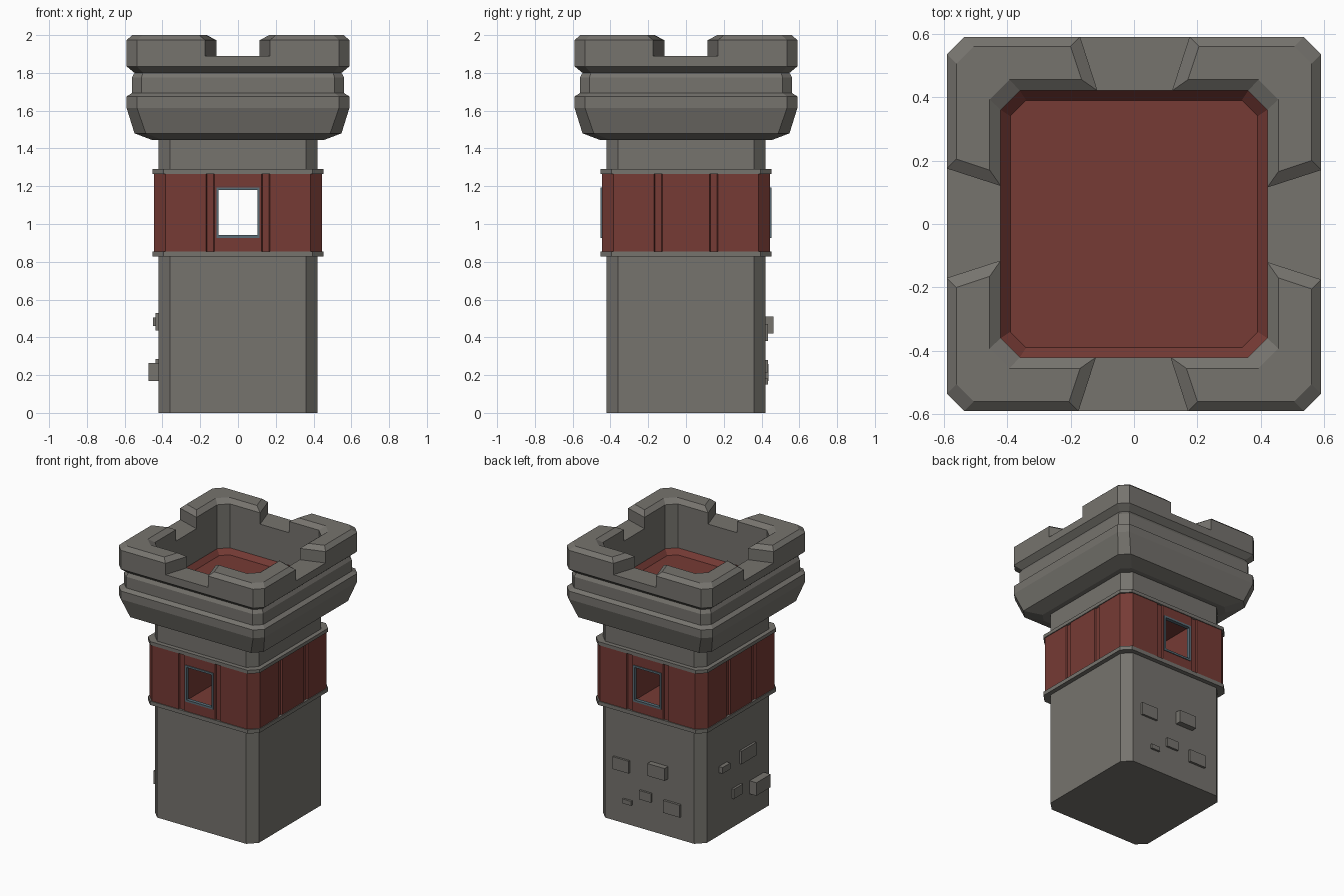
import bpy, bmesh
from mathutils import Matrix

if "Cube" in bpy.data.objects:
    bpy.data.objects.remove(bpy.data.objects["Cube"])


def material(name, rgb):
    m = bpy.data.materials.new(name)
    m.diffuse_color = (*rgb, 1)
    m.use_nodes = True
    m.node_tree.nodes["Principled BSDF"].inputs["Base Color"].default_value = m.diffuse_color
    return m


STONE = material("stone", (0.18, 0.172, 0.155))
RED = material("red_paint", (0.18, 0.043, 0.035))
FRAME = material("frame_metal", (0.10, 0.15, 0.18))


def finish(bm, name, mat):
    bmesh.ops.recalc_face_normals(bm, faces=bm.faces[:])
    me = bpy.data.meshes.new(name)
    bm.to_mesh(me)
    bm.free()
    me.materials.append(mat)
    ob = bpy.data.objects.new(name, me)
    bpy.context.collection.objects.link(ob)
    return ob


def loft(bm, rings, bottom=True, top=True):
    """Join rings of (points, z) with quads and cap the ends."""
    loops = [[bm.verts.new((x, y, z)) for x, y in pts] for pts, z in rings]
    n = len(loops[0])
    for a, b in zip(loops, loops[1:]):
        for i in range(n):
            j = (i + 1) % n
            bm.faces.new((a[i], a[j], b[j], b[i]))
    if bottom:
        bm.faces.new(loops[0][::-1])
    if top:
        bm.faces.new(loops[-1])


def four_sides(side):
    """Repeat one side's (along, out) points around the square."""
    pts = []
    for c, s in ((1, 0), (0, 1), (-1, 0), (0, -1)):
        pts += [(c * u + s * d, s * u - c * d) for u, d in side]
    return pts


def octagon(half, cut):
    return four_sides([(cut - half, half), (half - cut, half)])


def tower_part(name, profile, mat):
    bm = bmesh.new()
    loft(bm, [(octagon(h, c), z) for h, c, z in profile])
    return finish(bm, name, mat)


def box(bm, lo, hi):
    size = [b - a for a, b in zip(lo, hi)]
    mid = [(a + b) / 2 for a, b in zip(lo, hi)]
    bmesh.ops.create_cube(bm, size=1, matrix=Matrix.Translation(mid) @ Matrix.Diagonal((*size, 1)))


# Shaft, below and above the red band
tower_part("lower_shaft", [(.42, .06, 0), (.42, .06, .84)], STONE)
tower_part("upper_shaft", [(.42, .06, 1.28), (.42, .06, 1.46)], STONE)

# Red band with shallow vertical grooves and a window passing front to back
half, inset = .446, .436
side = [(-.385, half), (-.17, half), (-.165, inset), (-.13, inset), (-.125, half)]
side += [(-u, d) for u, d in reversed(side)]
bm = bmesh.new()
loft(bm, [(four_sides(side), .84), (four_sides(side), 1.28)])
band = finish(bm, "red_band", RED)

bm = bmesh.new()
box(bm, (-.11, -1, .93), (.11, 1, 1.19))
cutter = finish(bm, "window_cutter", RED)
cutter.hide_render = True
cutter.hide_set(True)
mod = band.modifiers.new("window", 'BOOLEAN')
mod.operation = 'DIFFERENCE'
mod.solver = 'EXACT'
mod.object = cutter

# Stone trims above and below the band
for name, z0, z1 in (("lower_trim", .827, .855), ("upper_trim", 1.265, 1.29)):
    tower_part(name, [(.452, .057, z0), (.452, .057, z1)], STONE)

# Window frames, front and back
for name, y0, y1 in (("front_window_frame", -.452, -.425), ("back_window_frame", .425, .452)):
    bm = bmesh.new()
    for sx in (-1, 1):
        x0, x1 = sorted((sx * .102, sx * .114))
        box(bm, (x0, y0, .927), (x1, y1, 1.193))
    for z in (.927, 1.179):
        box(bm, (-.102, y0, z), (.102, y1, z + .014))
    finish(bm, name, FRAME)

# Flared battlement body: outside profile up, then down the inner wall
tower_part("battlement_body", [
    (.455, .055, 1.445), (.548, .06, 1.48), (.59, .055, 1.615), (.59, .055, 1.675),
    (.562, .05, 1.693), (.562, .05, 1.775), (.548, .045, 1.80), (.59, .055, 1.835),
    (.59, .055, 1.89), (.42, .06, 1.89), (.42, .06, 1.60)], STONE)

# Red roof floor with sloped rim
tower_part("roof_floor", [
    (.425, .06, 1.59), (.425, .06, 1.652), (.42, .06, 1.652), (.39, .05, 1.617)], RED)

# Corner merlons with bevelled tops
low = [(.175, .59), (.535, .59), (.59, .535), (.59, .17),
       (.42, .115), (.42, .36), (.36, .42), (.12, .42)]
high = [(.205, .56), (.505, .56), (.56, .505), (.56, .20),
        (.455, .165), (.455, .392), (.392, .455), (.17, .455)]
bm = bmesh.new()
for c, s in ((1, 0), (0, 1), (-1, 0), (0, -1)):
    turn = lambda pts: [(c * x - s * y, s * x + c * y) for x, y in pts]
    loft(bm, [(turn(low), 1.89), (turn(low), 1.973), (turn(high), 2.0)], bottom=False)
finish(bm, "merlons", STONE)

# Raised stones on the back face: x range, z range, outer y
bm = bmesh.new()
for x0, x1, z0, z1, out in ((.16, .29, .38, .47, .435), (-.15, -.01, .42, .51, .462),
                            (-.02, .075, .215, .28, .435), (.14, .21, .15, .182, .435),
                            (-.255, -.12, .17, .26, .437)):
    box(bm, (x0, .40, z0), (x1, out, z1))
finish(bm, "back_stones", STONE)

# Raised stones on the left face: y range, z range, outer x
bm = bmesh.new()
for y0, y1, z0, z1, out in ((-.19, -.02, .435, .53, .437), (.13, .22, .46, .505, .45),
                            (-.035, .07, .215, .285, .437), (-.30, -.135, .17, .265, .475)):
    box(bm, (-out, y0, z0), (-.40, y1, z1))
finish(bm, "left_stones", STONE)
